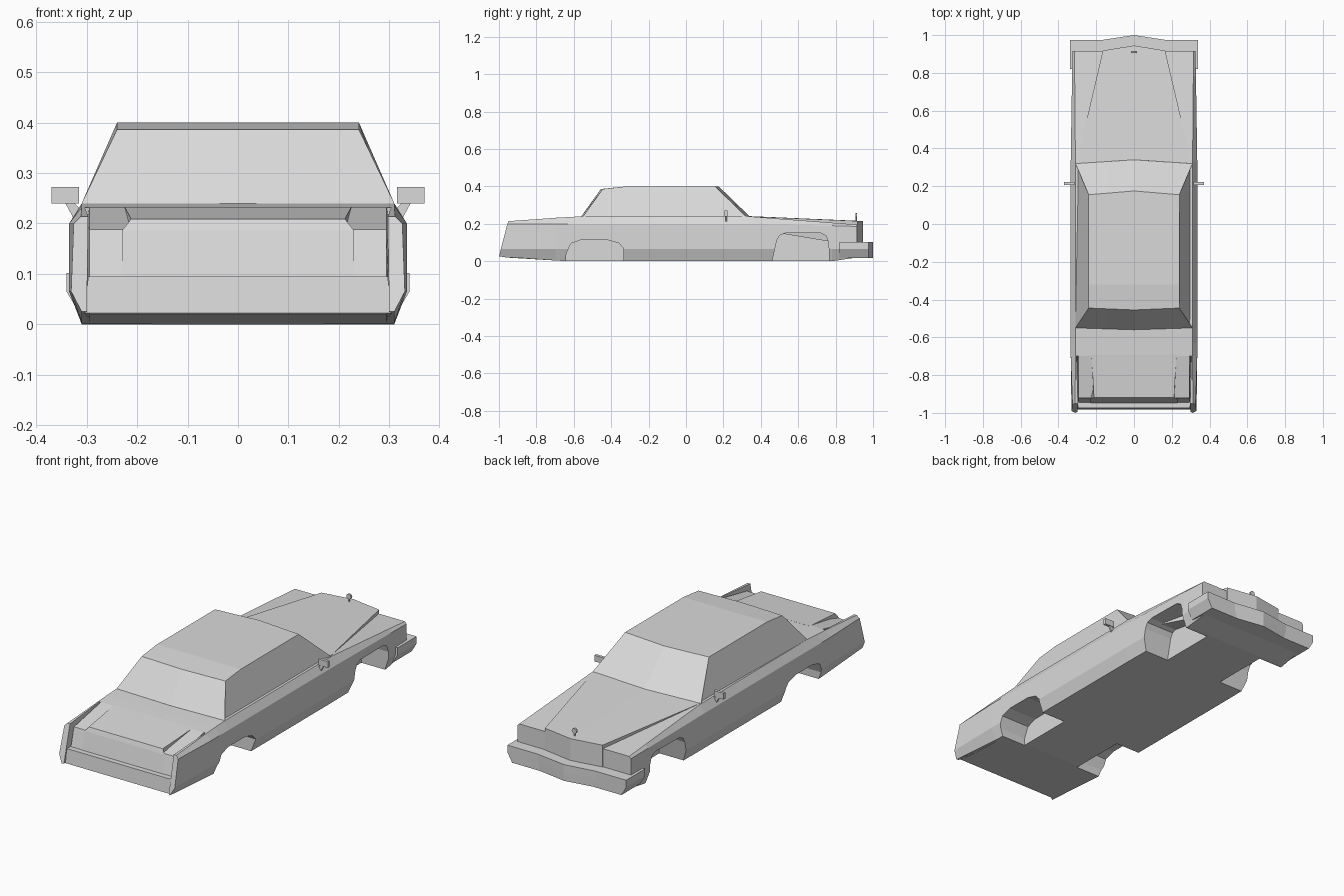
import bpy, bmesh
from mathutils import Matrix

if "Cube" in bpy.data.objects:
    bpy.data.objects.remove(bpy.data.objects["Cube"], do_unlink=True)

paint = bpy.data.materials.new("plain_grey")
paint.use_nodes = True
GREY = (0.7, 0.7, 0.7, 1)
paint.diffuse_color = GREY
for node in paint.node_tree.nodes:
    if node.type == 'BSDF_PRINCIPLED':
        node.inputs["Base Color"].default_value = GREY


def finish(name, bm):
    bmesh.ops.recalc_face_normals(bm, faces=bm.faces[:])
    mesh = bpy.data.meshes.new(name)
    bm.to_mesh(mesh)
    bm.free()
    mesh.materials.append(paint)
    obj = bpy.data.objects.new(name, mesh)
    bpy.context.scene.collection.objects.link(obj)
    return obj


def loft(name, rings):
    """Skin a row of equal closed rings and cap both ends."""
    bm = bmesh.new()
    rows = [[bm.verts.new(p) for p in ring] for ring in rings]
    n = len(rows[0])
    for a, b in zip(rows, rows[1:]):
        for i in range(n):
            j = (i + 1) % n
            bm.faces.new((a[i], a[j], b[j], b[i]))
    bm.faces.new(rows[0])
    bm.faces.new(rows[-1])
    return finish(name, bm)


def bowed(name, rows):
    """Loft across x; each row is (half width, y at corner, y at centre, z)."""
    cols = (-1, -0.5, 0, 0.5, 1)
    return loft(name, [[(t * w, yc + (ym - yc) * (1 - abs(t)), z)
                        for w, yc, ym, z in rows] for t in cols])


def mirrored(half):
    """Complete a half section from bottom to top with its mirror image."""
    return half + [(-x, y, z) for x, y, z in reversed(half)]


def station(y, floor, sill, wide, belt_z, shoulder, top):
    return mirrored([(sill, y, floor), (wide, y, 0.065),
                     (wide, y, belt_z), (shoulder, y, top)])


# Lower body, from the tail panel to the nose
tail = mirrored([(0.295, -0.92 - (0.188 - z) * 0.27, z)
                 for z in (0.02, 0.065, 0.15, 0.188)])
body = loft("lower_body", [
    tail,
    station(-0.70, 0.004, 0.295, 0.30, 0.2, 0.295, 0.232),
    station(-0.699, 0.004, 0.31, 0.335, 0.2, 0.31, 0.232),
    station(-0.63, 0, 0.31, 0.335, 0.2, 0.31, 0.236),
    station(-0.555, 0, 0.31, 0.335, 0.2, 0.31, 0.24),
    station(0.33, 0, 0.31, 0.335, 0.2, 0.31, 0.24),
    station(0.78, 0, 0.305, 0.328, 0.19, 0.314, 0.206),
    station(0.915, 0.02, 0.30, 0.325, 0.186, 0.315, 0.196),
])

# Wheel wells cut into both sides
wells = {
    "rear": [(-0.645, -0.05), (-0.64, 0.04), (-0.615, 0.095), (-0.56, 0.114),
             (-0.42, 0.114), (-0.36, 0.097), (-0.335, 0.07), (-0.335, -0.05)],
    "front": [(0.45, -0.05), (0.485, 0.11), (0.50, 0.138), (0.53, 0.15),
              (0.72, 0.15), (0.75, 0.135), (0.762, 0.1), (0.768, -0.05)],
}
for end, outline in wells.items():
    for s in (-1, 1):
        cutter = loft(end + "_well_cutter",
                      [[(s * x, y, z) for y, z in outline] for x in (0.17, 0.4)])
        cutter.hide_render = True
        mod = body.modifiers.new("well", 'BOOLEAN')
        mod.operation = 'DIFFERENCE'
        mod.solver = 'EXACT'
        mod.object = cutter
        bpy.context.view_layer.objects.active = body
        bpy.ops.object.modifier_apply(modifier=mod.name)
        bpy.data.objects.remove(cutter, do_unlink=True)

# Cabin with bowed windscreen and rear window
bowed("cabin", [
    (0.31, 0.32, 0.34, 0.24), (0.24, 0.155, 0.175, 0.4),
    (0.24, -0.32, -0.32, 0.4), (0.24, -0.445, -0.455, 0.386),
    (0.31, -0.55, -0.56, 0.24), (0.31, -0.55, -0.55, 0.2),
    (0.31, 0.32, 0.32, 0.2)])

# Hood narrowing to a pointed nose
bowed("hood", [
    (0.305, 0.32, 0.34, 0.241), (0.165, 0.918, 0.945, 0.215),
    (0.165, 0.918, 0.945, 0.08), (0.305, 0.32, 0.32, 0.18)])

# Boot lid between the two sunken channels
bowed("boot_lid", [
    (0.225, -0.69, -0.69, 0.233), (0.212, -0.918, -0.918, 0.209),
    (0.23, -0.926, -0.926, 0.186), (0.23, -0.948, -0.948, 0.09),
    (0.23, -0.69, -0.69, 0.15)])

# Rear bumper ledge
bowed("rear_bumper", [
    (0.30, -0.88, -0.88, 0.016), (0.305, -0.982, -0.982, 0.022),
    (0.297, -0.974, -0.974, 0.095), (0.297, -0.9, -0.9, 0.095)])

# Front bumper with wrapped corners and a tapered lower edge
outline = [(0.34, 0.82), (0.34, 0.975), (0.165, 0.975), (0, 1),
           (-0.165, 0.975), (-0.34, 0.975), (-0.34, 0.82)]
loft("front_bumper", [[(x * k, y, z) for x, y in outline]
                      for k, z in ((0.92, 0.018), (1, 0.065), (1, 0.102))])

for s, side in ((1, "left"), (-1, "right")):
    # Tail fins framing the rear panel
    front = [(0.285, 0.004), (0.31, 0.004), (0.335, 0.065),
             (0.335, 0.2), (0.31, 0.232), (0.304, 0.232)]
    back = [(0.30, -0.995, 0.025), (0.31, -1, 0.025), (0.331, -0.99, 0.065),
            (0.326, -0.955, 0.2), (0.312, -0.95, 0.214), (0.297, -0.95, 0.214)]
    loft(side + "_tail_fin", [[(s * x, -0.699, z) for x, z in front],
                              [(s * x, y, z) for x, y, z in back]])

    # Door mirrors on short angled stalks
    head = [(0.315, 0.272), (0.37, 0.272), (0.37, 0.24), (0.315, 0.24)]
    stalk = [(0.33, 0.245), (0.345, 0.245), (0.325, 0.208), (0.305, 0.222)]
    for part, shape, y0, y1 in (("mirror", head, 0.207, 0.222),
                                ("mirror_stalk", stalk, 0.21, 0.219)):
        loft(side + "_" + part, [[(s * x, y, z) for x, z in shape]
                                 for y in (y0, y1)])

# Hood ornament: a small upright disc on a stem
bm = bmesh.new()
bmesh.ops.create_cone(bm, cap_ends=True, segments=6, radius1=0.004, radius2=0.004,
                      depth=0.04, matrix=Matrix.Translation((0, 0.91, 0.225)))
bmesh.ops.create_cone(bm, cap_ends=True, segments=8, radius1=0.014, radius2=0.014,
                      depth=0.01, matrix=Matrix.Translation((0, 0.91, 0.243))
                      @ Matrix.Rotation(1.5708, 4, 'X'))
finish("hood_ornament", bm)
